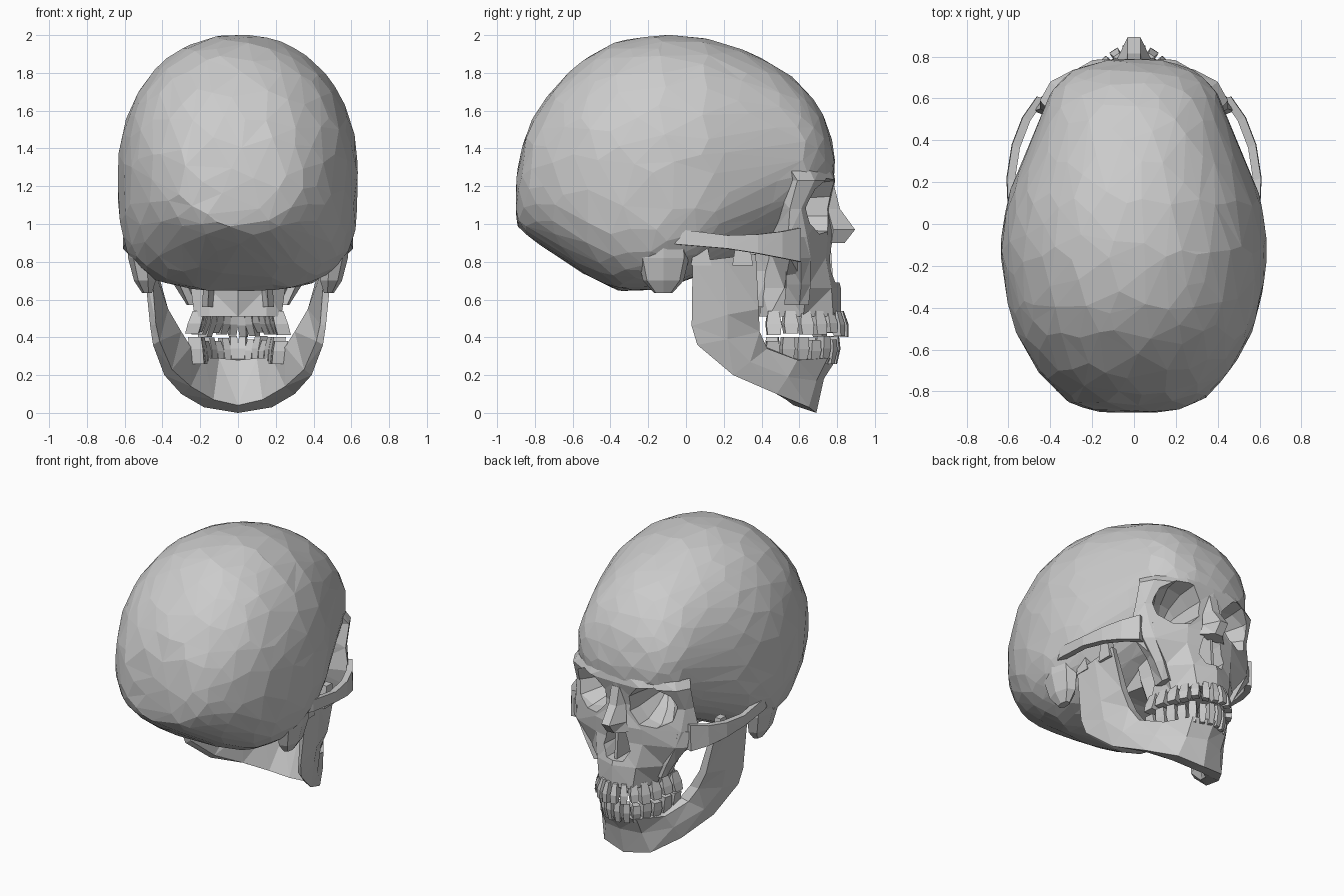
import bpy, bmesh, math, random
from mathutils import Vector

random.seed(4)
if "Cube" in bpy.data.objects:
    bpy.data.objects.remove(bpy.data.objects["Cube"])

bone = bpy.data.materials.new("bone_grey")
bone.use_nodes = True
COLOUR = (0.6, 0.6, 0.6, 1)
bone.diffuse_color = COLOUR
bone.node_tree.nodes["Principled BSDF"].inputs["Base Color"].default_value = COLOUR


def add_loft(bm, rings):
    """Skin a list of equal closed rings and cap both ends."""
    rows = [[bm.verts.new(p) for p in ring] for ring in rings]
    n = len(rows[0])
    for a, b in zip(rows, rows[1:]):
        for i in range(n):
            j = (i + 1) % n
            bm.faces.new((a[i], a[j], b[j], b[i]))
    bm.faces.new(rows[0])
    bm.faces.new(rows[-1])


def finish(name, bm):
    """Triangulate into flat facets and make the object."""
    bmesh.ops.triangulate(bm, faces=bm.faces[:])
    bmesh.ops.recalc_face_normals(bm, faces=bm.faces[:])
    mesh = bpy.data.meshes.new(name)
    bm.to_mesh(mesh)
    bm.free()
    mesh.materials.append(bone)
    obj = bpy.data.objects.new(name, mesh)
    bpy.context.collection.objects.link(obj)
    return obj


def loft(name, rings):
    bm = bmesh.new()
    add_loft(bm, rings)
    return finish(name, bm)


def flip(points, s):
    return [(x * s, y, z) for x, y, z in points]


def power(v, n):
    return math.copysign(abs(v) ** (2 / n), v)


# Braincase: an icosphere shaped by slices (y, half width, bottom, widest, top)
slices = [(-.9, 0, 1.12, 1.12, 1.12), (-.9, .18, 1.0, 1.12, 1.25),
          (-.845, .33, .94, 1.18, 1.51), (-.7, .465, .84, 1.22, 1.73),
          (-.52, .565, .72, 1.25, 1.89), (-.36, .61, .645, 1.25, 1.97),
          (-.13, .64, .65, 1.25, 2.005), (.1, .615, .74, 1.25, 1.985),
          (.3, .535, .84, 1.3, 1.925), (.5, .45, .92, 1.35, 1.83),
          (.64, .395, 1.05, 1.35, 1.71), (.73, .3, 1.13, 1.34, 1.58),
          (.78, .16, 1.2, 1.31, 1.42), (.79, 0, 1.31, 1.31, 1.31)]
bm = bmesh.new()
bmesh.ops.create_icosphere(bm, subdivisions=4, radius=1)
for v in bm.verts:
    d = v.co + Vector([random.uniform(-.03, .03) for _ in range(3)])
    f = math.acos(max(-1, min(1, -d.normalized().y))) / math.pi * (len(slices) - 1)
    k = min(int(f), len(slices) - 2)
    y, w, low, mid, top = [a + (b - a) * (f - k) for a, b in zip(slices[k], slices[k + 1])]
    a = math.atan2(d.z, d.x)
    n = 2.15 if d.z > 0 else 3.4 - min(1, abs(y + .15) * 1.6)
    height = top - mid if d.z > 0 else mid - low
    v.co = (w * power(math.cos(a), n), y, mid + height * power(math.sin(a), n))
cranium = finish("cranium", bm)
cranium.modifiers.new("facets", 'DECIMATE').ratio = .55
bpy.context.view_layer.objects.active = cranium
bpy.ops.object.modifier_apply(modifier="facets")

# Face block: half outlines from front midline to rear midline, by height
outlines = {
    1.34: [(0, .77), (.2, .73), (.34, .63), (.39, .52), (.2, .42), (0, .4)],
    1.23: [(0, .79), (.2, .785), (.4, .68), (.45, .59), (.2, .42), (0, .4)],
    1.08: [(0, .76), (.18, .74), (.42, .61), (.45, .55), (.2, .42), (0, .4)],
    .93: [(0, .79), (.18, .75), (.41, .64), (.48, .54), (.22, .44), (0, .38)],
    .82: [(0, .78), (.18, .74), (.38, .66), (.45, .55), (.2, .46), (0, .36)],
    .66: [(0, .82), (.15, .77), (.28, .64), (.25, .52), (.15, .4), (0, .35)],
    .51: [(0, .82), (.13, .78), (.21, .62), (.23, .44), (.15, .39), (0, .38)],
}
rings = []
for z, half in outlines.items():
    ring = [(x, y, z) for x, y in half]
    rings.append(ring + flip(ring[-2:0:-1], -1))
face = loft("face", rings)

# Cutters for the eye sockets and the nasal opening
cutters = []
for s in (1, -1):
    rings = []
    for x, y, z, r in ((.25, .95, 1.1, .18), (.24, .65, 1.09, .15),
                       (.2, .52, 1.09, .1), (.15, .42, 1.08, .04)):
        rings.append(flip([(x + r * math.cos(math.tau * i / 9), y,
                            z + .95 * r * math.sin(math.tau * i / 9))
                           for i in range(9)], s))
    cutters.append(loft("socket_cutter", rings))
cutters.append(loft("nose_cutter", [
    [(-w, .95, z), (w, .95, z), (w * .8, .62, z), (-w * .8, .62, z)]
    for z, w in ((.69, .07), (.76, .115), (.88, .08), (.99, .035))]))
for target in (cranium, face):
    bpy.context.view_layer.objects.active = target
    for cutter in cutters:
        mod = target.modifiers.new("hole", 'BOOLEAN')
        mod.operation = 'DIFFERENCE'
        mod.solver = 'EXACT'
        mod.object = cutter
        bpy.ops.object.modifier_apply(modifier=mod.name)
for cutter in cutters:
    bpy.data.objects.remove(cutter)

# Nasal bones
loft("nasal_bone", [[(.03, front, z), (w, side, z), (0, side - .03, z), (-w, side, z), (-.03, front, z)]
                    for z, w, front, side in ((1.2, .04, .785, .74), (1.08, .06, .815, .75),
                                              (.97, .085, .895, .78), (.9, .1, .84, .77))])
# Thin wall inside the nose
loft("nasal_septum", [[(-.01, .6, z), (.01, .6, z), (.01, y, z), (-.01, y, z)]
                      for z, y in ((.68, .78), (.98, .76))])

for s, side in ((1, "left"), (-1, "right")):
    # Cheek arch from cheekbone to above the ear
    path = [(.45, .61, .89, .09), (.52, .51, .89, .07), (.57, .38, .895, .05),
            (.595, .22, .905, .035), (.585, -.02, .93, .04), (.55, -.12, .93, .03)]
    loft(side + "_cheek_arch",
         [flip([(x + .012, y, z + h), (x + .015, y, z - h),
                (x - .025, y - .015, z - h), (x - .025, y - .015, z + h)], s)
          for x, y, z, h in path])
    # Cheekbone buttress running down to the upper jaw
    loft(side + "_cheekbone",
         [flip([(x, y, z), (x + d, y - .05, z), (x, y - .13, z), (x - .1, y - .04, z)], s)
          for x, y, z, d in ((.39, .65, .93, .06), (.38, .66, .82, .06),
                             (.31, .66, .68, .03), (.26, .65, .57, .01))])
    # Bony bump behind the ear
    loft(side + "_mastoid",
         [[(s * (x + r * .55 * math.cos(math.tau * i / 7)),
            y + r * math.sin(math.tau * i / 7), z) for i in range(7)]
          for x, y, z, r in ((.52, -.12, .98, .13), (.505, -.12, .82, .14),
                             (.49, -.12, .7, .11), (.48, -.12, .635, .05))])
    # Plates behind the upper jaw
    loft(side + "_pterygoid_plate",
         [flip([(x, .44, z), (x + .03, y, z), (x, y - .03, z), (x - .03, .4, z)], s)
          for x, y, z in ((.18, .26, .95), (.15, .28, .75), (.16, .36, .56))])

# Skull base bridging braincase and face
loft("skull_base", [[(-w, y, .95), (w, y, .95), (w * .7, y, z), (-w * .7, y, z)]
                    for y, w, z in ((-.15, .25, .7), (.1, .24, .73), (.42, .2, .7))])

# Lower jaw: sections run outer top, outer middle, outer bottom, inner bottom, inner top
half_jaw = [
    [(.14, .75, .29), (.14, .69, .17), (.18, .65, .03), (.13, .53, .07), (.1, .65, .29)],
    [(.25, .59, .28), (.28, .54, .19), (.3, .48, .1), (.25, .41, .14), (.18, .55, .29)],
    [(.32, .43, .34), (.38, .34, .27), (.39, .25, .2), (.35, .24, .23), (.25, .42, .35)],
    [(.37, .39, .43), (.435, .22, .39), (.45, .06, .36), (.415, .07, .38), (.3, .385, .43)],
    [(.425, .385, .55), (.46, .22, .52), (.465, .03, .46), (.435, .05, .47), (.37, .38, .55)],
    [(.49, .37, .84), (.495, .2, .82), (.5, .035, .8), (.46, .035, .8), (.45, .36, .84)],
]
chin = [(0, .8, .29), (0, .73, .18), (0, .69, 0), (0, .57, .04), (0, .67, .28)]
loft("lower_jaw", [flip(r, -1) for r in reversed(half_jaw)] + [chin] + half_jaw)
for s, side in ((1, "left"), (-1, "right")):
    # Hinge knob and front spur on top of the jaw branch
    for part, y, top in (("jaw_hinge", .08, .9), ("jaw_spur", .3, .93)):
        loft(side + "_" + part,
             [flip([(.5, y + r, z), (.5, y - r, z), (.455, y - r, z), (.455, y + r, z)], s)
              for z, r in ((.78, .055), (top, .03))])


# Teeth: tapered blocks along each dental arch
def teeth(name, width, depth, root, tip, lean):
    bm = bmesh.new()
    count, step = 14, math.radians(12.5)
    for i in range(count):
        t = (i - (count - 1) / 2) * step
        centre = Vector((width * math.sin(t), .4 + depth * math.cos(t), 0))
        along = Vector((width * math.cos(t), -depth * math.sin(t), 0))
        half = along.length * step * .46
        along.normalize()
        out = Vector((-along.y, along.x, 0))
        bite = tip + random.uniform(-.015, .015)
        rings = []
        for f, grow, thick in ((0, .7, .03), (.55, 1, .036), (1, .85, .018 + .012 * abs(t))):
            c = centre + out * lean * f
            c.z = root + (bite - root) * f
            rings.append([c + along * (half * grow * a) + out * (thick * b)
                          for a, b in ((-1, -1), (1, -1), (1, 1), (-1, 1))])
        add_loft(bm, rings)
    finish(name, bm)


teeth("upper_teeth", .21, .405, .54, .415, .035)
teeth("lower_teeth", .21, .37, .26, .395, .02)
